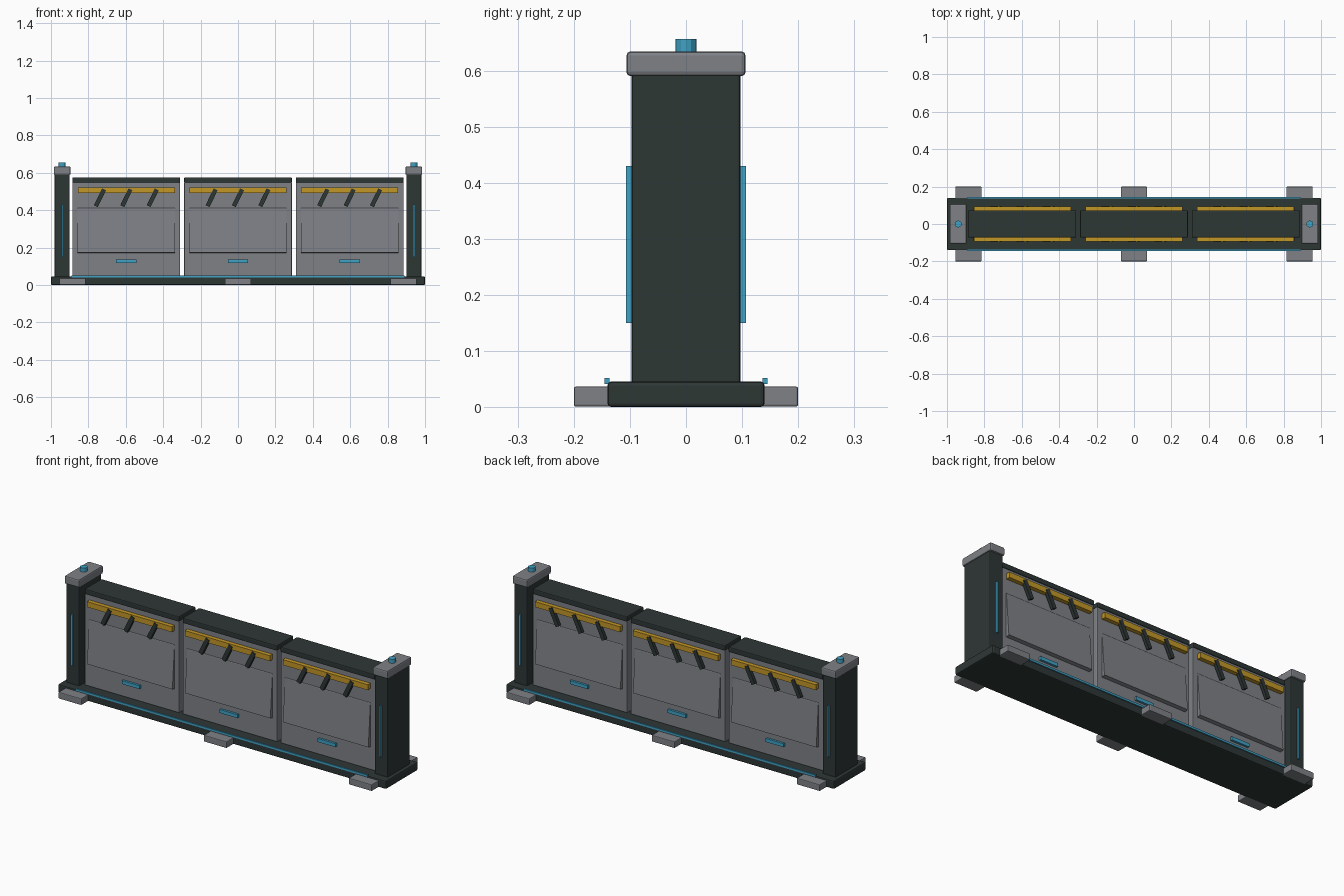
import bpy, bmesh, math
from mathutils import Matrix

if "Cube" in bpy.data.objects:
    bpy.data.objects.remove(bpy.data.objects["Cube"], do_unlink=True)


def material(name, rgb):
    m = bpy.data.materials.new(name)
    m.use_nodes = True
    color = (*rgb, 1)
    m.diffuse_color = color
    bsdf = next(n for n in m.node_tree.nodes if n.type == 'BSDF_PRINCIPLED')
    bsdf.inputs["Base Color"].default_value = color
    return m


DARK = material("dark metal", (0.027, 0.038, 0.036))
GREY = material("grey armour", (0.21, 0.22, 0.24))
CYAN = material("cyan light", (0.05, 0.36, 0.56))
GOLD = material("yellow paint", (0.55, 0.31, 0.02))


def finish(name, bm, mat, bevel=0.0):
    bmesh.ops.recalc_face_normals(bm, faces=bm.faces)
    mesh = bpy.data.meshes.new(name)
    bm.to_mesh(mesh)
    bm.free()
    mesh.materials.append(mat)
    ob = bpy.data.objects.new(name, mesh)
    bpy.context.scene.collection.objects.link(ob)
    if bevel:
        mod = ob.modifiers.new("Bevel", 'BEVEL')
        mod.width = bevel
        mod.segments = 2
    return ob


def box(name, xs, ys, zs, mat, bevel=0.0, lean=0.0):
    """Box from min/max pairs, optionally leaning about the y axis."""
    spans = (xs, ys, zs)
    bm = bmesh.new()
    bmesh.ops.create_cube(bm, size=1)
    place = (Matrix.Translation([(a + b) / 2 for a, b in spans])
             @ Matrix.Rotation(lean, 4, 'Y')
             @ Matrix.Diagonal([b - a for a, b in spans] + [1]))
    bm.transform(place)
    return finish(name, bm, mat, bevel)


def around(c, half):
    return (c - half, c + half)


def side_span(side, near, far):
    return tuple(sorted((side * near, side * far)))


def wedge(name, x, half, side, mat):
    """Sloped plate whose lower edge stands out from the panel."""
    bm = bmesh.new()
    profile = [(0.065, 0.42), (0.072, 0.41), (0.09, 0.175), (0.065, 0.17)]
    face = bm.faces.new([bm.verts.new((x - half, side * y, z)) for y, z in profile])
    ext = bmesh.ops.extrude_face_region(bm, geom=[face])
    verts = [v for v in ext["geom"] if isinstance(v, bmesh.types.BMVert)]
    bmesh.ops.translate(bm, verts=verts, vec=(2 * half, 0, 0))
    return finish(name, bm, mat)


def cylinder(name, x, radius, zs, mat):
    bm = bmesh.new()
    bmesh.ops.create_cone(bm, cap_ends=True, segments=12, radius1=radius,
                          radius2=radius, depth=zs[1] - zs[0])
    bm.transform(Matrix.Translation((x, 0, sum(zs) / 2)))
    return finish(name, bm, mat)


# Base slab and feet
box("base", (-1, 1), (-0.14, 0.14), (0, 0.046), DARK, 0.007)
for label, x in (("right", -0.885), ("middle", 0), ("left", 0.885)):
    box(f"{label}_foot", around(x, 0.07), (-0.2, 0.2), (0.001, 0.037), GREY, 0.004)

# End posts with caps and beacons
for label, x in (("right", -0.94), ("left", 0.94)):
    box(f"{label}_post", around(x, 0.04), (-0.097, 0.097), (0.04, 0.6), DARK, 0.005)
    box(f"{label}_post_cap", around(x, 0.045), (-0.106, 0.106), (0.59, 0.634), GREY, 0.007)
    cylinder(f"{label}_beacon", x, 0.0185, (0.625, 0.656), CYAN)

# Three wall panels with dark top rails
panels = (("right", -0.597), ("middle", 0), ("left", 0.597))
for label, x in panels:
    box(f"{label}_panel", around(x, 0.288), (-0.07, 0.07), (0.044, 0.55), GREY, 0.004)
    box(f"{label}_top_rail", around(x, 0.288), (-0.073, 0.073), (0.547, 0.576), DARK, 0.005)

# Details repeated on the front and back
for face, side in (("front", -1), ("back", 1)):
    box(f"{face}_base_light", (-0.89, 0.89), side_span(side, 0.136, 0.145),
        (0.041, 0.052), CYAN)
    for label, x in (("right", -0.94), ("left", 0.94)):
        box(f"{face}_{label}_post_light", around(x, 0.005), side_span(side, 0.09, 0.107),
            (0.15, 0.43), CYAN)
    for label, x in panels:
        tag = f"{face}_{label}"
        wedge(f"{tag}_sloped_plate", x, 0.26, side, GREY)
        box(f"{tag}_warning_bar", around(x, 0.259), side_span(side, 0.068, 0.093),
            (0.491, 0.521), GOLD)
        box(f"{tag}_panel_light", around(x, 0.054), side_span(side, 0.065, 0.082),
            (0.118, 0.137), CYAN)
        for i in (-1, 0, 1):
            box(f"{tag}_warning_slat_{i + 2}", around(x + i * 0.141, 0.0115),
                side_span(side, 0.08, 0.0975), around(0.467, 0.05), DARK,
                lean=math.radians(26))
